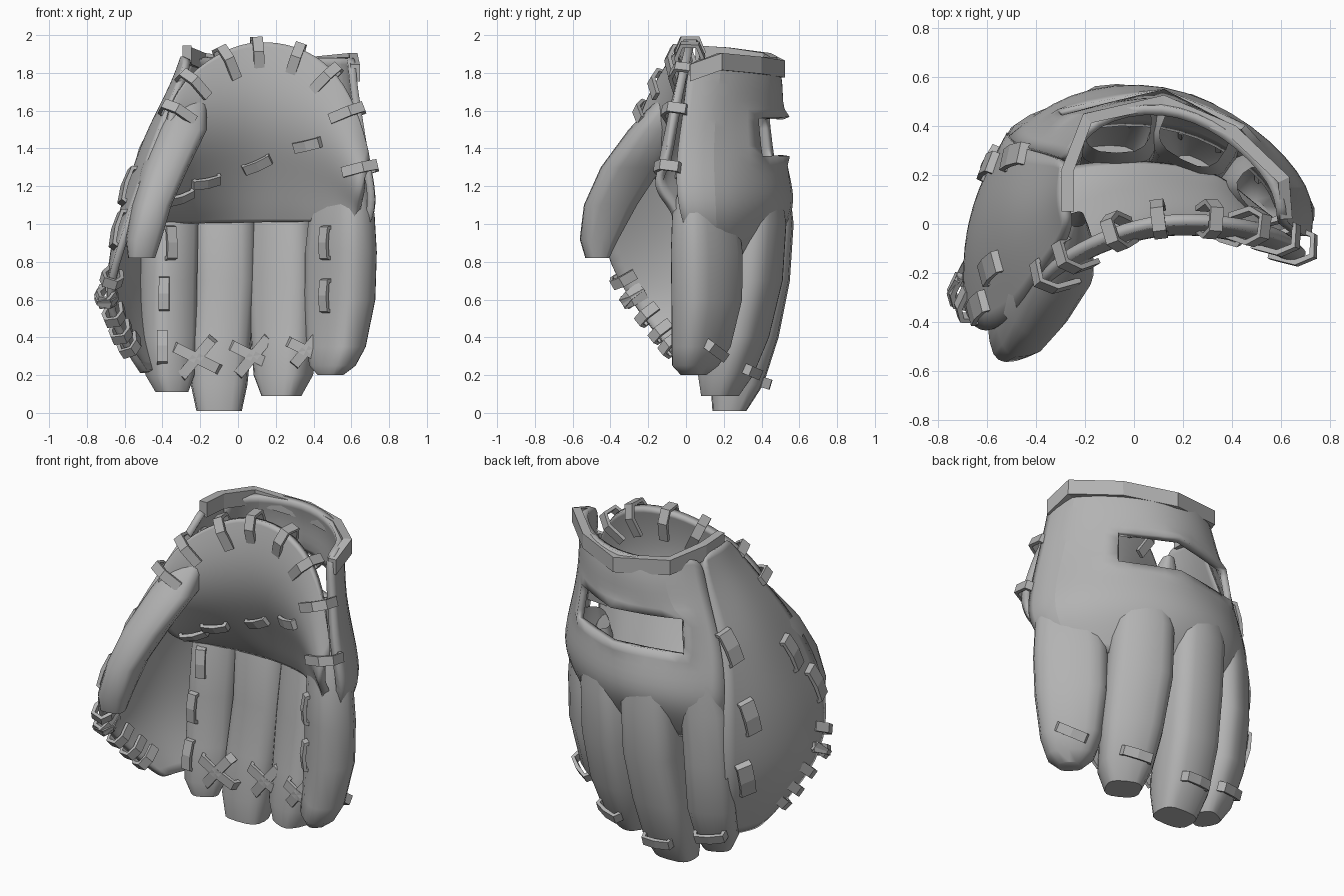
import bpy, bmesh, math
from mathutils import Vector

if "Cube" in bpy.data.objects:
    bpy.data.objects.remove(bpy.data.objects["Cube"])

leather = bpy.data.materials.new("grey_leather")
leather.use_nodes = True
GREY = (0.45, 0.45, 0.45, 1)
leather.diffuse_color = GREY
leather.node_tree.nodes["Principled BSDF"].inputs["Base Color"].default_value = GREY
soft_parts = []


def finish(name, bm):
    bmesh.ops.recalc_face_normals(bm, faces=bm.faces)
    mesh = bpy.data.meshes.new(name)
    bm.to_mesh(mesh)
    bm.free()
    mesh.materials.append(leather)
    obj = bpy.data.objects.new(name, mesh)
    bpy.context.scene.collection.objects.link(obj)
    return obj


def sheet(name, rows, thick, smooth=2, hole=()):
    """Leather panel from a grid of points, with optional missing cells."""
    bm = bmesh.new()
    edge_crease = bm.edges.layers.float.new("crease_edge")
    vert_crease = bm.verts.layers.float.new("crease_vert")
    grid = [[bm.verts.new(p) for p in row] for row in rows]
    for i in range(len(grid) - 1):
        for j in range(len(grid[0]) - 1):
            if (i, j) not in hole:
                a, b = grid[i], grid[i + 1]
                bm.faces.new((a[j], a[j + 1], b[j + 1], b[j]))
    # Keep the hole's corners crisp
    inner = {v for row in grid[1:-1] for v in row[1:-1]}
    for e in bm.edges:
        if e.is_boundary and set(e.verts) <= inner:
            e[edge_crease] = 1
            for v in e.verts:
                v[vert_crease] = 1
    obj = finish(name, bm)
    if smooth:
        obj.modifiers.new("round", "SUBSURF").levels = smooth
        obj.modifiers["round"].render_levels = smooth
        soft_parts.append(obj)
    solid = obj.modifiers.new("thickness", "SOLIDIFY")
    solid.thickness = thick
    solid.offset = 0
    return obj


def tube(name, rings, turn=0, sides=16):
    """Padded finger, open at the top, lofted through rounded-square rings (x, y, z, rx, ry)."""
    bm = bmesh.new()
    loops = []
    ca, sa = math.cos(math.radians(turn)), math.sin(math.radians(turn))
    for x, y, z, rx, ry in rings:
        loop = []
        for k in range(sides):
            t = 2 * math.pi * k / sides
            c, s = math.cos(t), math.sin(t)
            u = rx * math.copysign(abs(c) ** 0.68, c)
            v = ry * math.copysign(abs(s) ** 0.68, s)
            loop.append(bm.verts.new((x + u * ca - v * sa, y + u * sa + v * ca, z)))
        loops.append(loop)
    for a, b in zip(loops, loops[1:]):
        for k in range(sides):
            n = (k + 1) % sides
            bm.faces.new((a[k], a[n], b[n], b[k]))
    bm.faces.new(loops[-1])
    soft_parts.append(finish(name, bm))


def band(name, pts, side, width=0.055):
    """Flat strip of lace along pts."""
    s = Vector(side).normalized() * width / 2
    return sheet(name, [[p - s, p + s] for p in pts], 0.022, 0)


def loop_lace(name, c, along, normal, outward, size):
    """Lace wrapped over an edge at c."""
    c, along, n = Vector(c), Vector(along).normalized(), Vector(normal)
    n = (n - along * n.dot(along)).normalized()
    e = along.cross(n)
    if e.dot(Vector(outward)) < 0:
        e.negate()
    profile = ((-.6, -2), (-1, -.4), (-.6, .6), (.6, .6), (1, -.4), (.6, -2))
    band(name, [c + (n * a + e * b) * size for a, b in profile], along)


def hit(origin, ray):
    bpy.context.view_layer.update()
    dg = bpy.context.evaluated_depsgraph_get()
    ok, loc, nor, *_ = bpy.context.scene.ray_cast(dg, Vector(origin), Vector(ray).normalized())
    if not ok:
        return None, None
    return loc, (-nor if nor.dot(Vector(ray)) > 0 else nor)


def strip(name, c, n, along, length, width=0.055):
    """Short bowed stitch lying on a surface."""
    a = Vector(along)
    a = (a - n * a.dot(n)).normalized()
    h = length / 2
    pts = [c + a * h * u + n * v for u, v in ((-1, -.02), (-.9, .02), (0, .028), (.9, .02), (1, -.02))]
    band(name, pts, a.cross(n), width)


def stitch(name, origin, ray, along, length, width=0.055):
    c, n = hit(origin, ray)
    if c:
        strip(name, c, n, along, length, width)


# Back of the hand, with the opening below the wrist strap; the last row tucks into the fingers
back = [
    (1.88, (.6, .02), (.59, .17), (.38, .38), (.12, .49), (-.18, .43), (-.27, .25)),
    (1.74, (.61, 0), (.61, .15), (.4, .4), (.12, .53), (-.2, .46), (-.31, .27)),
    (1.56, (.64, -.02), (.63, .13), (.42, .37), (.12, .53), (-.28, .43), (-.38, .29)),
    (1.36, (.67, -.05), (.68, .12), (.44, .39), (.12, .53), (-.3, .45), (-.46, .31)),
    (1.16, (.71, -.05), (.73, .13), (.5, .4), (.12, .59), (-.28, .54), (-.5, .34)),
    (1.02, (.7, -.02), (.72, .14), (.48, .38), (.12, .56), (-.27, .52), (-.5, .35)),
    (.84, (.58, .05), (.58, .14), (.42, .3), (.12, .43), (-.25, .41), (-.42, .3))]
sheet("hand_back", [[(x, y, r[0]) for x, y in r[1:]] for r in back], 0.04,
      hole=((2, 2), (2, 3)))

# Thumb side and web
web = [
    (1.88, (-.27, .25), (-.29, .14), (-.28, .06), (-.26, 0)),
    (1.74, (-.31, .27), (-.34, .12), (-.33, .01), (-.3, -.1)),
    (1.56, (-.38, .29), (-.44, .08), (-.42, -.07), (-.38, -.2)),
    (1.36, (-.46, .31), (-.53, .08), (-.51, -.15), (-.45, -.33)),
    (1.1, (-.5, .35), (-.6, .12), (-.61, -.12), (-.54, -.43)),
    (.85, (-.5, .37), (-.64, .12), (-.68, -.15), (-.63, -.44)),
    (.6, (-.5, .35), (-.62, .14), (-.69, -.08), (-.7, -.3)),
    (.4, (-.48, .3), (-.57, .12), (-.61, 0), (-.62, -.14)),
    (.22, (-.43, .22), (-.48, .12), (-.5, .06), (-.5, 0))]
sheet("thumb_web", [[(x, y, r[0]) for x, y in r[1:]] for r in web], 0.04)

# Flared rim around the wrist
rim = [(.62, .02, 1.8), (.61, .18, 1.86), (.4, .38, 1.84), (.12, .5, 1.82),
       (-.19, .43, 1.86), (-.27, .22, 1.89), (-.27, .05, 1.9)]
sheet("wrist_rim", [[Vector(p) + Vector((0, 0, d)) for p in rim] for d in (-.045, .045)],
      0.05, 0)

# Palm panel hanging from the arched heel, bulging forward before it folds under
arch = [Vector(p) for p in ((-.36, -.2, 1.63), (-.27, -.12, 1.79), (-.08, -.03, 1.92),
        (.1, .02, 1.97), (.32, .02, 1.94), (.5, -.01, 1.83), (.62, -.05, 1.63), (.69, -.09, 1.33))]
foot = [Vector(p) for p in ((-.44, .18, 1.02), (-.34, .21, 1.02), (-.15, .24, 1.02),
        (.05, .24, 1.02), (.2, .22, 1.02), (.34, .19, 1.02), (.46, .08, 1.02), (.62, -.04, 1))]
rows = []
for s in (0, .1, .25, .4, .55, .7, .82, .92, 1):
    row = [t.lerp(f, s) for t, f in zip(arch, foot)]
    for p, t, f in zip(row, arch, foot):
        fold = 3.6 if t.x < 0 else 2.6
        p.y = t.y + (f.y - t.y) * s ** fold - .06 * math.sin(math.pi * min(s / .75, 1))
    rows.append(row)
sheet("palm", rows, 0.045)

# Fingers and thumb
tube("little_finger", [(.55, .1, 1.22, .15, .08), (.55, .1, 1.05, .19, .12), (.545, .11, .85, .21, .13),
     (.54, .11, .6, .205, .13), (.52, .08, .35, .17, .11), (.5, .05, .25, .13, .09), (.49, .04, .2, .07, .05)], -45)
tube("ring_finger", [(.25, .37, 1.18, .14, .12), (.25, .36, 1, .18, .15), (.25, .33, .7, .19, .16),
     (.25, .27, .4, .175, .15), (.24, .21, .2, .15, .13), (.23, .18, .09, .1, .09)], -28)
tube("middle_finger", [(-.07, .42, 1.18, .14, .13), (-.07, .4, 1, .17, .17), (-.07, .38, .7, .17, .17),
     (-.09, .33, .4, .165, .16), (-.1, .27, .15, .15, .14), (-.1, .23, .01, .12, .09)])
tube("index_finger", [(-.33, .35, 1.18, .12, .11), (-.36, .32, 1, .14, .14), (-.37, .3, .7, .14, .15),
     (-.37, .27, .4, .14, .14), (-.36, .21, .2, .12, .12), (-.35, .19, .11, .08, .08)], 28)
tube("thumb", [(-.23, .02, 1.8, .03, .03), (-.26, -.07, 1.65, .09, .09), (-.3, -.16, 1.5, .13, .14),
     (-.39, -.29, 1.3, .12, .16), (-.46, -.4, 1.1, .1, .14), (-.5, -.46, .92, .09, .1),
     (-.51, -.47, .82, .07, .06)], 12)

# Stitches on the front of the fingers and palm
FRONT, BACK = (0, 1, 0), (0, -1, 0)
for x, z in ((-.4, .35), (-.39, .63), (-.36, .9), (.47, .62), (.47, .9)):
    stitch("finger_stitch", (x, -2, z), FRONT, (0, 0, 1), .17)
for x, z, lean in ((-.31, 1.15, 0), (-.17, 1.23, 0), (.1, 1.32, .5), (.37, 1.42, .3)):
    stitch("palm_stitch", (x, -2, z), FRONT, (1, 0, lean), .15)
for x, z, w in ((-.22, .29, .26), (.08, .3, .26), (.36, .33, .2)):
    c, n = hit((x - .07, -2, z), FRONT)
    c.x = x
    for slope in (1.2, -.5):
        strip("crossed_lace", c, Vector((0, -1, 0)), (1, 0, slope), w)

# Stitches on the back of the fingertips
for x, z in ((.58, .33), (.27, .22), (-.1, .16), (-.4, .24)):
    stitch("fingertip_stitch", (x, 2, z), BACK, (1, 0, 0), .17)

# Stitches on the outside of web and thumb
for y, z in ((.27, 1.38), (.23, .97), (.25, .6), (-.18, 1.2), (-.34, .97)):
    stitch("web_stitch", (-2, y, z), (1, 0, 0), (0, .25, 1), .2, .09)

# Laces over the heel arch
for i in range(len(arch)):
    t = arch[min(i + 1, len(arch) - 1)] - arch[max(i - 1, 0)]
    loop_lace("heel_lace", arch[i] - Vector((0, 0, .03)), t, (0, 1, 0), (arch[i].x - .1, 0, 1), .07)

# Laces over the lower edge of the web
for z in (.7, .6, .5, .41, .34):
    for a, b in zip(web, web[1:]):
        if b[0] <= z <= a[0]:
            p, q = Vector((*a[-1], a[0])), Vector((*b[-1], b[0]))
            loop_lace("web_lace", p.lerp(q, (a[0] - z) / (a[0] - b[0])), q - p,
                      (-1, .2, 0), (0, -1, -.6), .05)

# Shade the padded parts smooth, keeping hard edges; laces stay flat
for obj in soft_parts:
    obj.select_set(True)
bpy.context.view_layer.objects.active = soft_parts[0]
bpy.ops.object.shade_smooth_by_angle(angle=math.radians(40))
